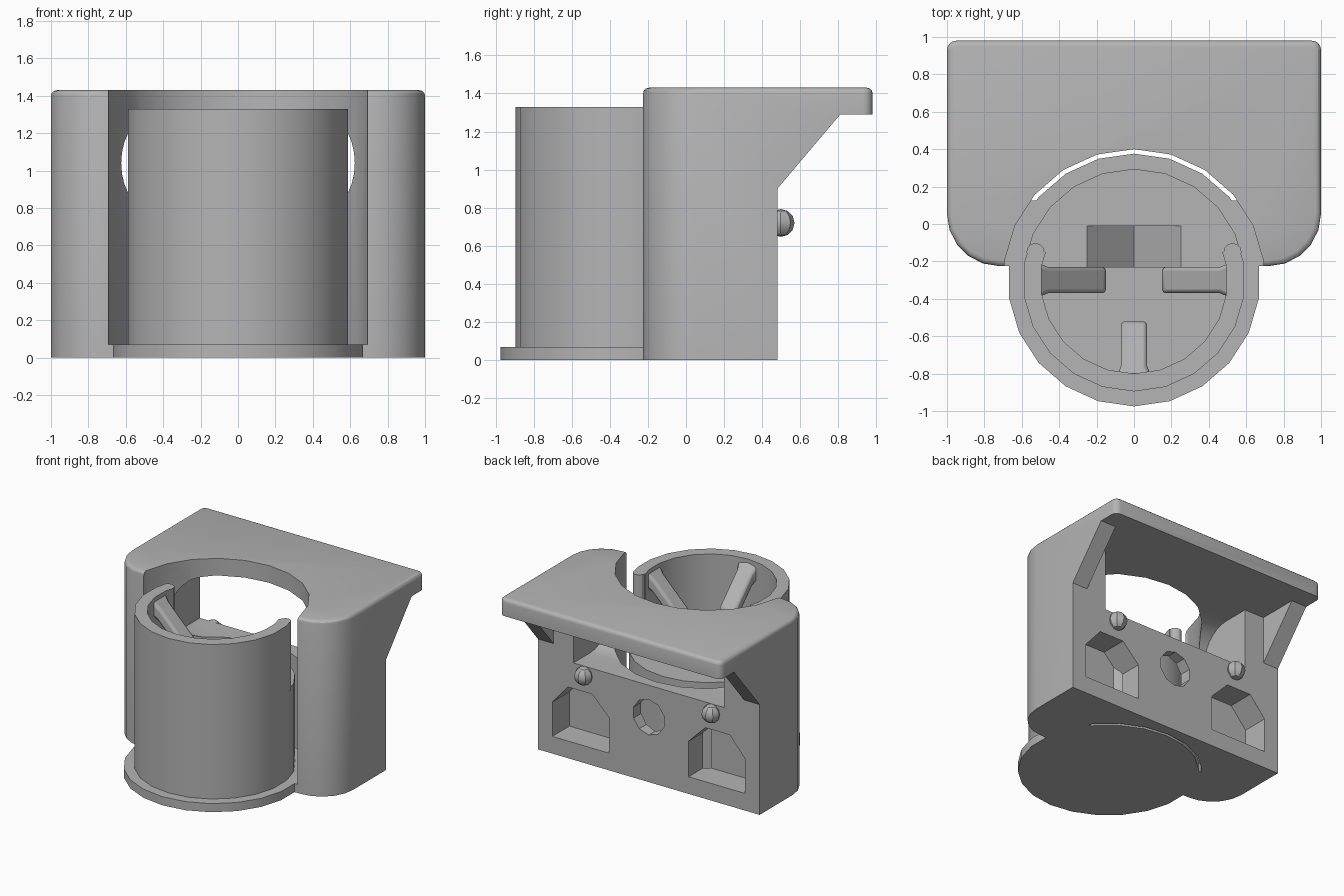
import bpy
import bmesh
from math import sin, cos, pi
from mathutils import Vector

if "Cube" in bpy.data.objects:
    bpy.data.objects.remove(bpy.data.objects["Cube"], do_unlink=True)

GREY = (0.46, 0.46, 0.46, 1)
plastic = bpy.data.materials.new("grey plastic")
plastic.use_nodes = True
plastic.diffuse_color = GREY
plastic.node_tree.nodes["Principled BSDF"].inputs["Base Color"].default_value = GREY

CY = -0.3        # centre of cup and bore
FLOOR = 0.07     # top of base disc
DECK = 0.79      # cup floor and bottom of rear slot
BACK = 0.48      # rear wall plane


def finish(name, bm):
    bmesh.ops.recalc_face_normals(bm, faces=bm.faces)
    mesh = bpy.data.meshes.new(name)
    bm.to_mesh(mesh)
    bm.free()
    mesh.materials.append(plastic)
    obj = bpy.data.objects.new(name, mesh)
    bpy.context.collection.objects.link(obj)
    return obj


def prism(name, pts, axis, lo, hi, round_top=0):
    """Extrude a 2D outline along one axis."""
    place = {"x": lambda p, h: (h, p[0], p[1]),
             "y": lambda p, h: (p[0], h, p[1]),
             "z": lambda p, h: (p[0], p[1], h)}[axis]
    bm = bmesh.new()
    low = [bm.verts.new(place(p, lo)) for p in pts]
    top = [bm.verts.new(place(p, hi)) for p in pts]
    bm.faces.new(low)
    cap = bm.faces.new(top)
    for i in range(len(pts)):
        j = (i + 1) % len(pts)
        bm.faces.new((low[i], low[j], top[j], top[i]))
    if round_top:
        bmesh.ops.recalc_face_normals(bm, faces=bm.faces)
        bmesh.ops.bevel(bm, geom=list(cap.edges), offset=round_top,
                        segments=3, profile=0.5, affect="EDGES")
    return finish(name, bm)


def arc(cx, cy, r, start, end, n):
    return [(cx + r * cos(start + (end - start) * i / n),
             cy + r * sin(start + (end - start) * i / n)) for i in range(n + 1)]


def circle(r, cx=0, cy=CY, n=22):
    return arc(cx, cy, r, pi / 2, pi / 2 + 2 * pi, n)[:-1]


def rect(a, b, c, d):
    return [(a, c), (b, c), (b, d), (a, d)]


def cut(obj, cutter, operation="DIFFERENCE"):
    mod = obj.modifiers.new("cut", "BOOLEAN")
    mod.operation = operation
    mod.solver = "EXACT"
    mod.object = cutter
    dg = bpy.context.evaluated_depsgraph_get()
    dg.update()
    mesh = bpy.data.meshes.new_from_object(obj.evaluated_get(dg))
    obj.modifiers.clear()
    obj.data = mesh
    bpy.data.objects.remove(cutter, do_unlink=True)


# Holder: rounded outline, then carved away
outline = (arc(0.95, 0.93, 0.05, 0, pi / 2, 4)
           + arc(-0.95, 0.93, 0.05, pi / 2, pi, 4)
           + arc(-0.72, 0.055, 0.28, pi, 1.5 * pi, 5)
           + arc(0.72, 0.055, 0.28, 1.5 * pi, 2 * pi, 5))
holder = prism("holder_body", outline, "z", 0, 1.43, 0.03)

# Space below the overhanging shelf, leaving a sloped bracket at each side
cut(holder, prism("under_shelf", [(BACK, -0.1), (BACK, 0.9), (0.81, 1.29),
                                  (1.2, 1.29), (1.2, -0.1)], "x", -1.2, 1.2))
cut(holder, prism("between_brackets", rect(BACK, 1.2, 0.5, 1.29), "x", -0.86, 0.86))

# Cup bore, and the thin slit through the floor behind the cup
cut(holder, prism("bore", circle(0.7), "z", FLOOR, 2))
slit = prism("slit", circle(0.7), "z", -0.1, 0.2)
cut(slit, prism("slit_core", circle(0.676), "z", -0.2, 0.3))
cut(slit, prism("slit_limit", rect(-1, 1, -2, 0.125), "z", -0.2, 0.3))
cut(holder, slit)

# Rear slot with a rounded inner end
slot = arc(0.26, 1.04, 0.25, 1.5 * pi, 0.5 * pi, 14) + [(0.6, 1.29), (0.6, DECK)]
cut(holder, prism("rear_slot", slot, "x", -0.68, 0.68))

# Rear pockets with clipped top corners, and the centre hole
for side in (-1, 1):
    house = [(0.36, 0.14), (0.87, 0.14), (0.87, 0.42),
             (0.73, 0.58), (0.51, 0.58), (0.36, 0.43)]
    cut(holder, prism("pocket", [(side * x, z) for x, z in house], "y", 0.26, 0.6))
cut(holder, prism("centre_hole", circle(0.145, 0, 0.53, 10), "y", 0.2, 0.6))

# Cup: solid below the deck, open-backed wall above it
base = prism("base_disc", circle(0.675), "z", 0, FLOOR)
cup = prism("cup", circle(0.595), "z", 0.02, 1.33)
cut(cup, prism("cup_inside", circle(0.5), "z", DECK, 2))
cut(cup, prism("cup_opening", rect(-1, 1, -0.15, 1), "z", DECK, 2))
cut(cup, prism("notch", [(-0.25, DECK), (0, 0.54), (0.25, DECK),
                         (0.25, 0.9), (-0.25, 0.9)], "y", -0.23, -0.01))
parts = [holder, base, cup]
for side, word in ((-1, "right"), (1, "left")):
    parts.append(prism(word + "_wall_end", circle(0.048, side * 0.527, -0.15, 12),
                       "z", DECK - 0.02, 1.33))


# Sloping spring fingers inside the cup
def finger(name, direction, inner):
    d = Vector(direction)
    across = Vector((-d.y, d.x, 0))
    bm = bmesh.new()
    rings = []
    for r, half in ((0.52, 0.095), (0.46, 0.07), (inner, 0.07)):
        z = 0.8 + r
        ring = []
        for s, drop in ((-1, 0), (1, 0), (1, 0.12), (-1, 0.12)):
            p = Vector((0, CY, z - drop)) + d * r + across * (s * half)
            ring.append(bm.verts.new(p))
        rings.append(ring)
    for a, b in zip(rings, rings[1:]):
        for i in range(4):
            j = (i + 1) % 4
            bm.faces.new((a[i], a[j], b[j], b[i]))
    bm.faces.new(rings[0])
    bm.faces.new(rings[-1])
    obj = finish(name, bm)
    bevel = obj.modifiers.new("soft edges", "BEVEL")
    bevel.width = 0.02
    bevel.segments = 2
    return obj


parts += [finger("left_finger", (1, 0, 0), 0.15),
          finger("right_finger", (-1, 0, 0), 0.15),
          finger("front_finger", (0, -1, 0), 0.22)]

# Small round pegs on the rear wall
for side, word in ((-1, "right"), (1, "left")):
    bm = bmesh.new()
    bmesh.ops.create_uvsphere(bm, u_segments=8, v_segments=6, radius=0.073)
    bmesh.ops.translate(bm, verts=bm.verts, vec=(side * 0.575, 0.497, 0.72))
    parts.append(finish(word + "_peg", bm))

# Smooth round walls, sharp corners
bpy.ops.object.select_all(action="DESELECT")
for obj in parts:
    obj.select_set(True)
bpy.context.view_layer.objects.active = holder
bpy.ops.object.shade_smooth_by_angle(angle=pi / 6)
